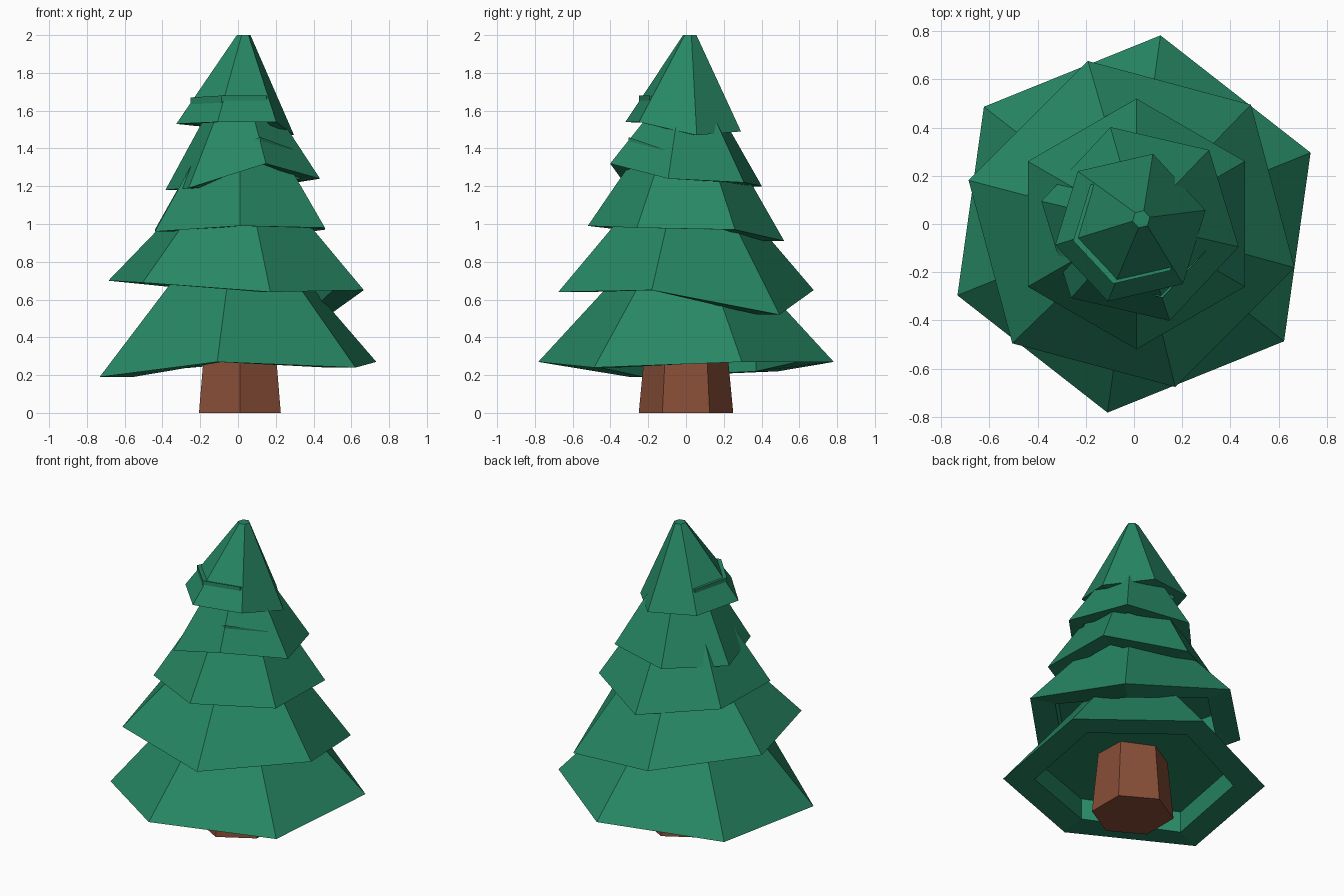
import bpy
import bmesh
from math import cos, sin, radians

SIDES = 6

cube = bpy.data.objects.get("Cube")
if cube:
    bpy.data.objects.remove(cube, do_unlink=True)


def make_material(name, rgb):
    colour = (*rgb, 1.0)
    material = bpy.data.materials.new(name)
    material.use_nodes = True
    material.diffuse_color = colour
    shader = material.node_tree.nodes["Principled BSDF"]
    shader.inputs["Base Color"].default_value = colour
    shader.inputs["Roughness"].default_value = 0.9
    return material


def hexagon(centre, radius, start, heights):
    """Six points around a centre, each with its own height."""
    points = []
    for i, z in enumerate(heights):
        angle = radians(start + i * 360 / SIDES)
        points.append((centre[0] + radius * cos(angle),
                       centre[1] + radius * sin(angle), z))
    return points


def loft(name, rings, material):
    """Skin neighbouring rings with flat quads and cap both ends."""
    bm = bmesh.new()
    loops = [[bm.verts.new(p) for p in ring] for ring in rings]
    for upper, lower in zip(loops, loops[1:]):
        for i in range(SIDES):
            j = (i + 1) % SIDES
            bm.faces.new((upper[i], lower[i], lower[j], upper[j]))
    bm.faces.new(loops[0])
    bm.faces.new(reversed(loops[-1]))
    bmesh.ops.recalc_face_normals(bm, faces=bm.faces[:])
    mesh = bpy.data.meshes.new(name)
    bm.to_mesh(mesh)
    bm.free()
    mesh.materials.append(material)
    obj = bpy.data.objects.new(name, mesh)
    bpy.context.collection.objects.link(obj)
    return obj


def branch_tier(name, centre, radius, start, heights, top_centre, top_radius, top_z):
    """Crooked skirt of branches with a hollowed underside."""
    rim_scale, hollow_depth = 0.76, 0.14
    top = hexagon(top_centre, top_radius, start, [top_z] * SIDES)
    hem = hexagon(centre, radius, start, heights)
    rim = hexagon(centre, radius * rim_scale, start, heights)
    hollow = [(x, y, z + hollow_depth) for x, y, z in rim]
    loft(name, [top, hem, rim, hollow], foliage)


foliage = make_material("foliage_green", (0.020, 0.245, 0.128))
bark = make_material("bark_brown", (0.245, 0.076, 0.039))

# Trunk: tapered hexagonal post reaching into the lowest tier
loft("trunk", [hexagon((0.01, 0), 0.21, 30, [0.42] * SIDES),
               hexagon((0.01, 0), 0.25, 30, [0] * SIDES)], bark)

# Branch tiers from the bottom up
branch_tier("bottom_branches", (0, 0), 0.79, 22,
            (0.27, 0.27, 0.22, 0.19, 0.27, 0.24), (0, 0), 0.25, 0.85)
branch_tier("lower_branches", (-0.01, 0), 0.7, -15,
            (0.65, 0.52, 0.65, 0.7, 0.69, 0.64), (0, 0), 0.24, 1.17)
branch_tier("middle_branches", (0.01, 0), 0.52, 30,
            (0.97, 0.91, 0.97, 0.96, 0.99, 0.98), (0.01, 0), 0.24, 1.4)
branch_tier("upper_branches", (0.025, 0), 0.42, -13,
            (1.24, 1.22, 1.2, 1.18, 1.19, 1.32), (0.02, 0), 0.17, 1.62)
branch_tier("treetop", (-0.015, -0.015), 0.32, 13,
            (1.47, 1.49, 1.52, 1.53, 1.54, 1.54), (0.03, 0.02), 0.037, 2)
